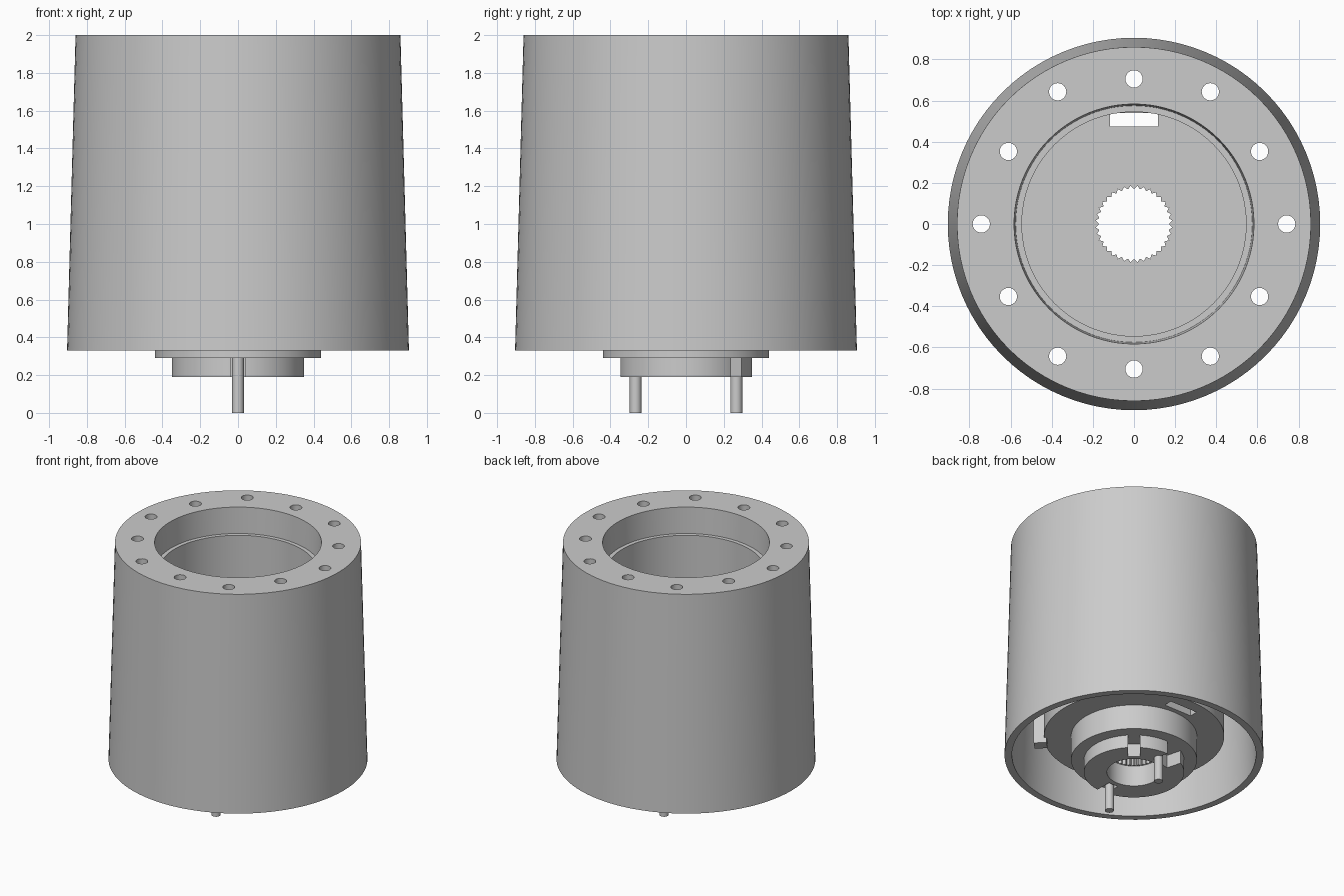
import bpy, bmesh
from math import sin, cos, pi, radians
from mathutils import Matrix, Vector

cube = bpy.data.objects.get("Cube")
if cube:
    bpy.data.objects.remove(cube, do_unlink=True)

grey = bpy.data.materials.new("plain grey")
grey.use_nodes = True
GREY = (0.6, 0.6, 0.6, 1)
grey.diffuse_color = GREY
next(n for n in grey.node_tree.nodes if n.type == "BSDF_PRINCIPLED").inputs["Base Color"].default_value = GREY


def finish(bm, name):
    bmesh.ops.recalc_face_normals(bm, faces=bm.faces)
    mesh = bpy.data.meshes.new(name)
    bm.to_mesh(mesh)
    bm.free()
    mesh.materials.append(grey)
    obj = bpy.data.objects.new(name, mesh)
    bpy.context.collection.objects.link(obj)
    return obj


def lathe(name, profile, sides):
    """Spin a closed (radius, z) outline around z."""
    bm = bmesh.new()
    rings = [[bm.verts.new((r * cos(2 * pi * i / sides), r * sin(2 * pi * i / sides), z))
              for r, z in profile] for i in range(sides)]
    n = len(profile)
    for i in range(sides):
        a, b = rings[i], rings[(i + 1) % sides]
        for j in range(n):
            k = (j + 1) % n
            bm.faces.new((a[j], b[j], b[k], a[k]))
    return finish(bm, name)


def prism(bm, outline, z0, z1):
    """Extrude a flat outline from z0 to z1."""
    face = bm.faces.new([bm.verts.new((x, y, z0)) for x, y in outline])
    up = bmesh.ops.extrude_face_region(bm, geom=[face])["geom"]
    verts = [v for v in up if isinstance(v, bmesh.types.BMVert)]
    bmesh.ops.translate(bm, verts=verts, vec=(0, 0, z1 - z0))


def circle(x, y, r, sides=24):
    return [(x + r * cos(2 * pi * i / sides), y + r * sin(2 * pi * i / sides)) for i in range(sides)]


def radial_box(angle, r0, r1, width):
    """Rectangle reaching from r0 to r1 along an angle in degrees."""
    turn = Matrix.Rotation(radians(angle), 2)
    h = width / 2
    return [tuple(turn @ Vector(p)) for p in ((r0, -h), (r1, -h), (r1, h), (r0, h))]


# Tapered shell, inner cup and stepped hub as one turned body
body = lathe("shell_and_hub", [
    (0.905, 0.33), (0.86, 2), (0.583, 2), (0.575, 1.8), (0.545, 1.8), (0.545, 0.56),
    (0.172, 0.56), (0.172, 0.35), (0.189, 0.35), (0.189, 0.19), (0.35, 0.19), (0.35, 0.29),
    (0.44, 0.29), (0.44, 0.48), (0.63, 0.48), (0.63, 1.85), (0.81, 1.85), (0.853, 0.33)], 96)

cut = bmesh.new()
# Twelve rim holes on two alternating radii
for i in range(12):
    r = 0.705 if i % 2 else 0.742
    a = i * pi / 6
    prism(cut, circle(r * cos(a), r * sin(a), 0.042), 1.7, 2.1)
# Toothed bore
teeth = 36
prism(cut, [((0.187 if i % 2 else 0.17) * cos(pi * i / teeth), (0.187 if i % 2 else 0.17) * sin(pi * i / teeth))
            for i in range(2 * teeth)], 0.34, 0.7)
# Slot in the cup floor
prism(cut, radial_box(90, 0.475, 0.54, 0.234), 0.4, 0.7)
# Notches in the lower collar
for angle, width in ((-90, 0.08), (50, 0.085), (105, 0.16)):
    prism(cut, radial_box(angle, 0.225, 0.4, width), 0.1, 0.29)
cutter = finish(cut, "hole_cutter")
cutter.hide_render = True

mod = body.modifiers.new("holes", "BOOLEAN")
mod.operation = "DIFFERENCE"
mod.solver = "EXACT"
mod.object = cutter
bpy.context.view_layer.objects.active = body
bpy.ops.object.modifier_apply(modifier=mod.name)
bpy.data.objects.remove(cutter, do_unlink=True)

# Locating pins below the collar
pins = []
for name, y in (("front_pin", -0.267), ("back_pin", 0.267)):
    bm = bmesh.new()
    prism(bm, circle(0, y, 0.031), 0, 0.3)
    pins.append(finish(bm, name))

# Rib beside the cup
bm = bmesh.new()
prism(bm, radial_box(-45, 0.61, 0.70, 0.08), 0.44, 1.86)
finish(bm, "cup_rib")

for obj in [body] + pins:
    bpy.ops.object.select_all(action="DESELECT")
    obj.select_set(True)
    bpy.context.view_layer.objects.active = obj
    bpy.ops.object.shade_smooth_by_angle(angle=radians(25))
